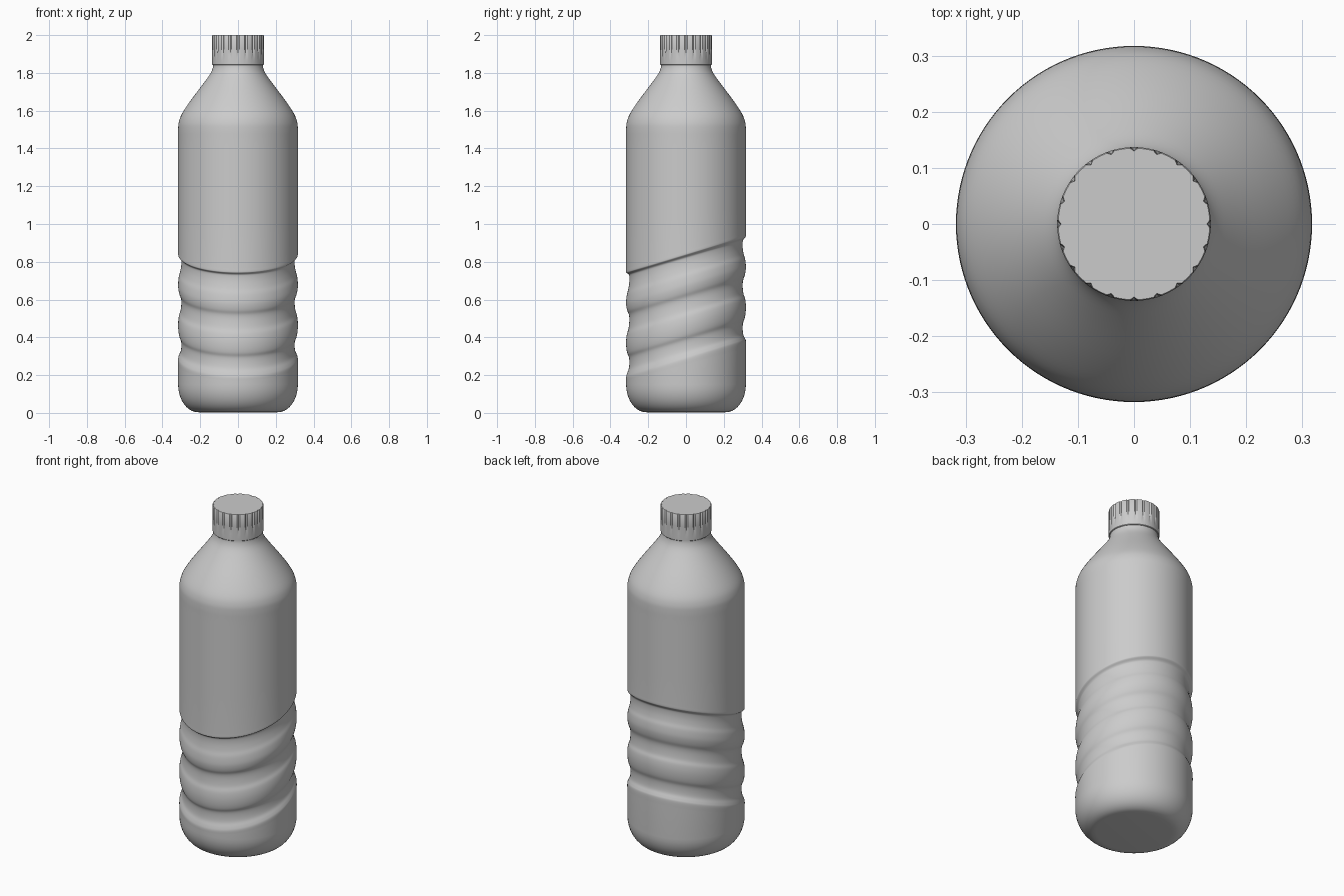
import bpy, bmesh, math

if "Cube" in bpy.data.objects:
    bpy.data.objects.remove(bpy.data.objects["Cube"])

SEGS = 120


def lathe(name, rings, point):
    """Skin a stack of rings and cap both ends; point(ring, angle) gives a vertex."""
    bm = bmesh.new()
    loops = []
    for ring in rings:
        loops.append([bm.verts.new(point(ring, 2 * math.pi * i / SEGS, i)) for i in range(SEGS)])
    for lo, hi in zip(loops, loops[1:]):
        for i in range(SEGS):
            j = (i + 1) % SEGS
            bm.faces.new((lo[i], lo[j], hi[j], hi[i]))
    bm.faces.new(loops[0][::-1])
    bm.faces.new(loops[-1])
    me = bpy.data.meshes.new(name)
    bm.to_mesh(me)
    bm.free()
    ob = bpy.data.objects.new(name, me)
    bpy.context.collection.objects.link(ob)
    bpy.ops.object.select_all(action='DESELECT')
    ob.select_set(True)
    bpy.context.view_layer.objects.active = ob
    bpy.ops.object.shade_smooth_by_angle(angle=math.radians(35))
    return ob


def smooth(pts, steps=4):
    """Catmull-Rom curve through the profile points."""
    p = [pts[0]] + pts + [pts[-1]]
    out = []
    for a, b, c, d in zip(p, p[1:], p[2:], p[3:]):
        for k in range(steps):
            t = k / steps
            out.append(tuple(0.5 * (2 * q + (r - o) * t + (2 * o - 5 * q + 4 * r - s) * t * t
                                    + (3 * q - o - 3 * r + s) * t ** 3)
                             for o, q, r, s in zip(a, b, c, d)))
    return out + [pts[-1]]


# Body profile: radius, height, tilt towards the back
R, T = 0.317, 0.30
base = [(R - 0.107 + 0.107 * math.sin(a), 0.15 - 0.147 * math.cos(a), 0)
        for a in [math.radians(9 * k) for k in range(11)]]
base[0] = (0.205, 0.003, 0)
grip = [(R, 0.255, T * 0.9), (R, 0.285, T), (0.312, 0.302, T), (0.303, 0.325, T), (0.300, 0.355, T),
        (0.302, 0.385, T), (0.311, 0.41, T), (0.316, 0.44, T), (R, 0.475, T),
        (0.313, 0.51, T), (0.304, 0.54, T), (0.300, 0.58, T),
        (0.302, 0.61, T), (0.311, 0.635, T), (0.316, 0.66, T), (R, 0.685, T),
        (0.313, 0.72, T), (0.305, 0.75, T), (0.300, 0.785, T), (0.300, 0.815, T),
        (0.304, 0.826, T), (0.314, 0.835, T), (R, 0.842, T), (R, 0.86, T)]
upper = [(R, 1.05, T * 0.6), (R, 1.3, T * 0.2), (R, 1.44, 0), (R, 1.50, 0),
         (0.313, 1.54, 0), (0.296, 1.585, 0), (0.25, 1.655, 0), (0.18, 1.748, 0),
         (0.147, 1.795, 0), (0.134, 1.825, 0), (0.131, 1.85, 0), (0.131, 1.90, 0)]
body = base + smooth(grip) + smooth(upper)


def body_point(ring, a, i):
    r, z, tilt = ring
    y = r * math.sin(a)
    return r * math.cos(a), y, z + tilt * y


lathe("bottle_body", body, body_point)


# Screw cap with 20 narrow grip grooves: radius, height, groove depth
def cap_point(ring, a, i):
    r, z, depth = ring
    if i % 6 == 0:
        r -= depth
    return r * math.cos(a), r * math.sin(a), z


lathe("screw_cap", [(0.134, 1.842, 0), (0.137, 1.845, 0), (0.137, 1.868, 0), (0.137, 1.885, 0.003),
                    (0.137, 1.93, 0.006), (0.137, 1.997, 0.006), (0.135, 2.0, 0.005)], cap_point)
